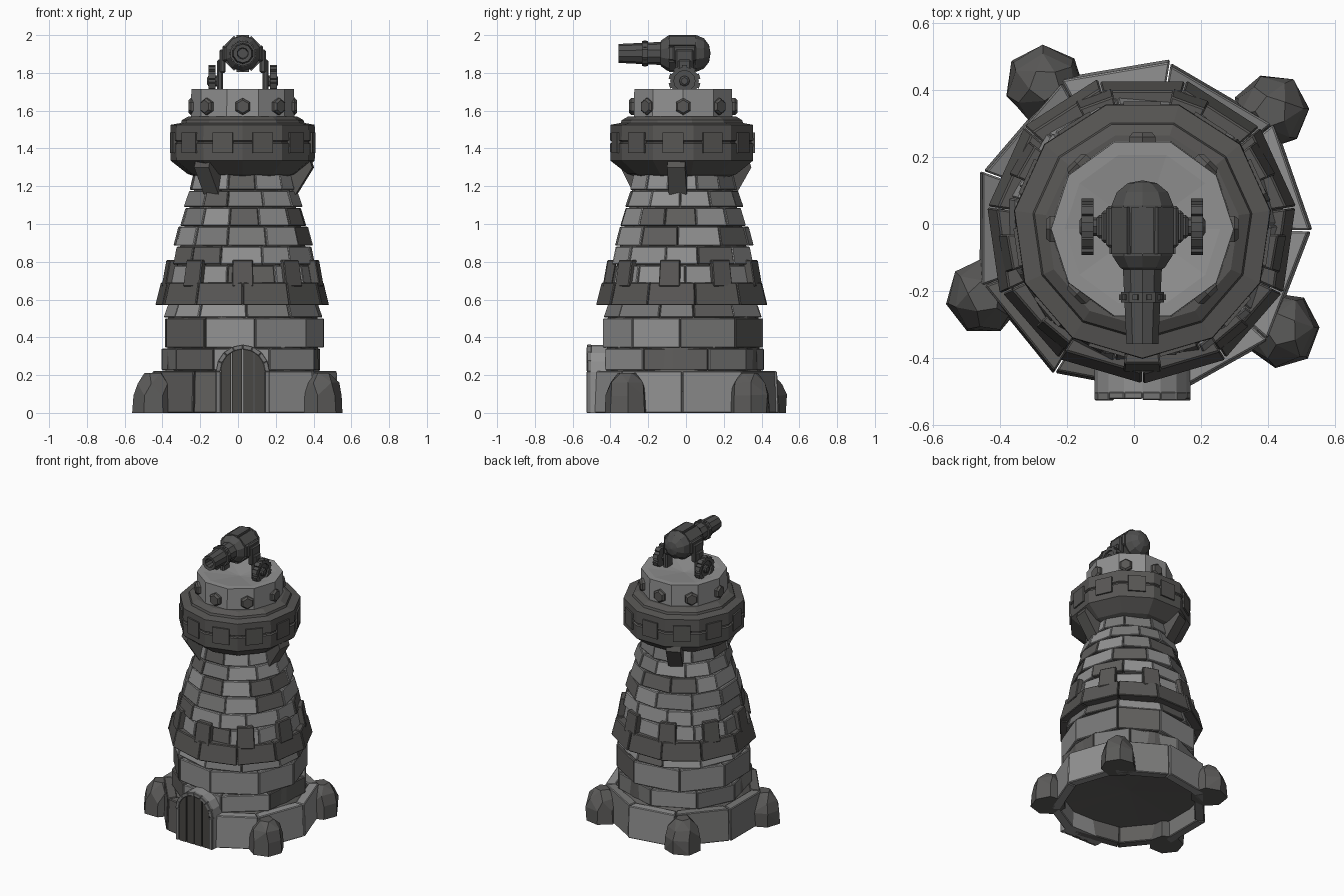
import bpy, bmesh, math, random
from mathutils import Matrix

if "Cube" in bpy.data.objects:
    bpy.data.objects.remove(bpy.data.objects["Cube"])

random.seed(7)
CX, CY = 0.025, -0.015          # tower axis
TAU = 2 * math.pi
AXIS = Matrix.Translation((CX, CY, 0))


def mat(name, r, g, b):
    m = bpy.data.materials.new(name)
    m.diffuse_color = (r, g, b, 1)
    m.use_nodes = True
    m.node_tree.nodes["Principled BSDF"].inputs["Base Color"].default_value = m.diffuse_color
    return m


LIGHT = mat("light stone", .285, .285, .285)
MID = mat("mid stone", .19, .19, .188)
DARK = mat("dark stone", .115, .112, .108)
TRIM = mat("dark trim", .096, .093, .089)
ROCK = mat("boulder", .105, .103, .10)
METAL = mat("iron", .08, .08, .079)
WOOD = mat("dark wood", .066, .063, .058)


def finish(name, bm, mats, matrix=AXIS, bevel=0):
    bmesh.ops.recalc_face_normals(bm, faces=bm.faces)
    me = bpy.data.meshes.new(name)
    bm.to_mesh(me)
    bm.free()
    for m in mats:
        me.materials.append(m)
    ob = bpy.data.objects.new(name, me)
    ob.matrix_world = matrix
    bpy.context.collection.objects.link(ob)
    if bevel:
        b = ob.modifiers.new("chamfer", 'BEVEL')
        b.width, b.segments = bevel, 1
    return ob


def hexa(bm, v, mi=0):
    """Block from a bottom quad and a top quad."""
    v = [bm.verts.new(p) for p in v]
    for f in ((3, 2, 1, 0), (4, 5, 6, 7), (0, 1, 5, 4), (1, 2, 6, 5), (2, 3, 7, 6), (3, 0, 4, 7)):
        bm.faces.new([v[i] for i in f]).material_index = mi


def polar(r, a, z):
    return (r * math.cos(a), r * math.sin(a), z)


def sector(bm, a0, a1, z0, z1, r0, r1, depth, mi=0):
    """Wall block between two angles with a flat outer face."""
    hexa(bm, [polar(rr, a, z) for z, r in ((z0, r0), (z1, r1))
              for a, rr in ((a0, r), (a1, r), (a1, r - depth), (a0, r - depth))], mi)


def lathe(name, profile, n, m, start=-math.pi / 2, matrix=AXIS):
    bm = bmesh.new()
    rings = []
    for r, z in profile:
        if r == 0:
            rings.append([bm.verts.new((0, 0, z))] * n)
        else:
            rings.append([bm.verts.new(polar(r, start + i * TAU / n, z)) for i in range(n)])
    for a, b in zip(rings, rings[1:]):
        for i in range(n):
            j = (i + 1) % n
            bm.faces.new(list(dict.fromkeys((a[i], a[j], b[j], b[i]))))
    return finish(name, bm, [m], matrix)


def prism(name, outline, width, m, matrix, bevel=0):
    """Extrude an (x, z) outline by width, centred on y."""
    bm = bmesh.new()
    f = bm.faces.new([bm.verts.new((x, -width / 2, z)) for x, z in outline])
    ext = bmesh.ops.extrude_face_region(bm, geom=[f])['geom']
    bmesh.ops.translate(bm, vec=(0, width, 0), verts=[e for e in ext if isinstance(e, bmesh.types.BMVert)])
    return finish(name, bm, [m], matrix, bevel)


def box(name, x, y, z, m, matrix=AXIS, bevel=0):
    bm = bmesh.new()
    hexa(bm, [(x[0], y[0], z[0]), (x[1], y[0], z[0]), (x[1], y[1], z[0]), (x[0], y[1], z[0]),
              (x[0], y[0], z[1]), (x[1], y[0], z[1]), (x[1], y[1], z[1]), (x[0], y[1], z[1])])
    return finish(name, bm, [m], matrix, bevel)


def course(name, n, z0, z1, r0, r1, rot, weights=(5, 3, 2), depth=.06, jit=.15, wob=.006):
    bm = bmesh.new()
    seams = [rot + (i + random.uniform(-jit, jit)) * TAU / n for i in range(n)]
    seams.append(seams[0] + TAU)
    for i in range(n):
        d = random.uniform(-wob, wob)
        mi = random.choices((0, 1, 2), weights)[0]
        sector(bm, seams[i] + .004, seams[i + 1] - .004, z0, z1 - .004, r0 + d, r1 + d, depth, mi)
    return finish(name, bm, [LIGHT, MID, DARK], AXIS, .005)


# Mortar core behind the stones, hollow-bottomed
lathe("tower_core", [(0, .13), (.435, .11), (.435, .2), (.405, .23), (.4, .5), (.375, .57), (.365, .69), (.335, .88),
                     (.31, .99), (.285, 1.09), (.26, 1.18), (.25, 1.3), (0, 1.3)], 22, DARK)

# Stone courses
course("base_stones", 9, 0, .225, .508, .5, 0, (4, 3, 3), .065, .04, .007)
course("lower_stones_a", 9, .225, .345, .432, .432, .25, (4, 3, 3))
course("lower_stones_b", 9, .345, .505, .43, .43, .0, (6, 3, 2), .06, .08)
course("lower_stones_c", 11, .505, .58, .425, .40, .2)
for i, (z0, z1, r0, r1) in enumerate(((.68, .785, .405, .385), (.785, .885, .388, .368), (.885, .99, .372, .345),
                                      (.99, 1.09, .345, .315), (1.09, 1.18, .318, .288), (1.18, 1.28, .288, .265))):
    course("upper_stones_%d" % (i + 1), 12 if i % 2 else 11, z0, z1, r0, r1, i * .27, (6, 3, 2))

# Dark mid belt with battlements
bm = bmesh.new()
for i in range(11):
    a = -math.pi / 2 + i * TAU / 11
    d = random.uniform(-.005, .005)
    sector(bm, a + .004, a + TAU / 11 - .004, .57, .69, .463 + d, .433 + d, .08)
for i in range(9):
    a = -math.pi / 2 + i * TAU / 9
    sector(bm, a - .135, a + .135, .67, .81, .43, .405, .05)
finish("mid_belt", bm, [TRIM], AXIS, .005)

# Flared upper collar with groove and stepped top
lathe("upper_collar", [(.25, 1.25), (.295, 1.265), (.385, 1.335), (.387, 1.425), (.377, 1.43), (.377, 1.438),
                       (.387, 1.443), (.385, 1.525), (.33, 1.535), (.325, 1.55), (.29, 1.57), (.2, 1.57)], 11, TRIM)
ap = .386 * math.cos(math.pi / 11)
for i in range(11):
    R = AXIS @ Matrix.Rotation(-math.pi / 2 + (i + .5) * TAU / 11, 4, 'Z')
    box("collar_plate", (ap - .02, ap + .01), (-.056, .056), (1.375, 1.485), TRIM, R)

# Three slanted braces under the collar
for i in range(3):
    R = AXIS @ Matrix.Rotation(i * TAU / 3 - .1, 4, 'Z')
    prism("collar_brace", [(.25, 1.17), (.285, 1.155), (.375, 1.3), (.36, 1.34), (.26, 1.34)], .095, TRIM, R)

# Pale gun platform, slightly dished, with bolts
lathe("gun_platform", [(.275, 1.55), (.272, 1.715), (.232, 1.715), (0, 1.685)], 10, LIGHT, 0)
for i in range(8):
    R = AXIS @ Matrix.Rotation(i * TAU / 8, 4, 'Z') @ Matrix.Translation((.245, 0, 1.622)) @ Matrix.Rotation(math.pi / 2, 4, 'Y')
    lathe("platform_bolt", [(.045, 0), (.045, .03), (.034, .042), (0, .042)], 6, TRIM, 0, R)

# Cannon barrel, turned about the y axis (profile runs muzzle to breech)
GUN = Matrix.Translation((CX, 0, 1.903)) @ Matrix.Rotation(-math.pi / 2, 4, 'X')
lathe("cannon_barrel", [(0, -.25), (.026, -.25), (.03, -.355), (.05, -.358), (.061, -.135), (.07, -.13),
                        (.094, -.095), (.097, .055), (.08, .095), (.045, .122), (0, .13)], 10, METAL, TAU / 20, GUN)
lathe("muzzle_band", [(.05, -.234), (.067, -.234), (.067, -.202), (.05, -.202)], 10, METAL, TAU / 20, GUN)
for i in range(10):
    R = GUN @ Matrix.Rotation(i * TAU / 10, 4, 'Z')
    box("band_stud", (.058, .07), (-.008, .008), (-.226, -.21), METAL, R)
for i in range(8):
    R = GUN @ Matrix.Rotation(i * TAU / 8, 4, 'Z')
    box("breech_plate", (.08, .098), (-.033, .033), (-.09, .05), METAL, R)

# Carriage: stepped cheeks, trunnions and toothed wheels on both sides
for s in (-1, 1):
    S = Matrix.Translation((CX, -.008, 0))

    def span(a, b):
        return tuple(sorted((s * a, s * b)))
    box("trunnion_block", span(.07, .108), (-.062, .062), (1.86, 1.945), METAL, S, .008)
    box("inner_cheek", span(.09, .122), (-.048, .048), (1.80, 1.925), METAL, S, .008)
    box("outer_cheek", span(.105, .137), (-.035, .035), (1.695, 1.87), METAL, S, .008)
    W = S @ Matrix.Translation((s * .125, 0, 1.757)) @ Matrix.Rotation(s * math.pi / 2, 4, 'Y')
    lathe("wheel", [(.056, .02), (.056, .056), (.076, .056), (.076, .02), (.056, .02)], 12, METAL, 0, W)
    lathe("wheel_disc", [(0, .022), (.058, .022), (.058, .044), (0, .044)], 12, METAL, 0, W)
    lathe("wheel_hub", [(.028, 0), (.028, .056), (.018, .063), (0, .063)], 8, METAL, 0, W)
    for i in range(10):
        R = W @ Matrix.Rotation(i * TAU / 10, 4, 'Z')
        box("wheel_tooth", (.068, .084), (-.014, .014), (.02, .056), METAL, R)

# Arched doorway: stone surround, planks and backing
DOOR = Matrix.Translation((CX, 0, 0))


def arch(r, zc, n=8):
    return [(r, 0)] + [(r * math.cos(math.pi * i / n), zc + r * math.sin(math.pi * i / n)) for i in range(n + 1)] + [(-r, 0)]


prism("door_backing", arch(.143, .217), .085, LIGHT, DOOR @ Matrix.Translation((0, -.4625, 0)))
bm = bmesh.new()
outer, inner = arch(.143, .219), arch(.118, .219)
for k in range(len(outer) - 1):
    y = -.527 + random.uniform(0, .006)
    quad = [outer[k], outer[k + 1], inner[k + 1], inner[k]]
    hexa(bm, [(x, y, z) for x, z in quad] + [(x, -.5, z) for x, z in quad])
finish("door_surround", bm, [MID], DOOR, .003)
edges = (-.118, -.06, 0, .06, .118)
for a, b in zip(edges, edges[1:]):
    a, b = a + .003, b - .003
    top = [(x, .217 + math.sqrt(.12 ** 2 - x * x)) for x in (b, (a + b) / 2, a)]
    prism("door_plank", [(a, 0), (b, 0)] + top, .025, WOOD, DOOR @ Matrix.Translation((0, -.507, 0)))

# Boulders around the foot: faceted domes widest at the ground
for x, y, r in ((-.265, .415, .12), (.41, .335, .116), (-.445, -.215, .117), (.44, -.315, .118)):
    bm = bmesh.new()
    rot = random.uniform(0, 6)
    for n, s, z in ((7, 1.0, 0), (7, .98, .095), (6, .82, .16), (5, .42, .212)):
        for i in range(n):
            k = random.uniform(.94, 1.03)
            a = rot + (i + (.3 if n == 6 else 0)) * TAU / n
            bm.verts.new(polar(r * s * k, a, z * (k if z < .2 else 1)))
    hull = bmesh.ops.convex_hull(bm, input=bm.verts)
    bmesh.ops.delete(bm, geom=[v for v in bm.verts if not v.link_faces], context='VERTS')
    bmesh.ops.dissolve_limit(bm, angle_limit=math.radians(8), verts=bm.verts, edges=bm.edges)
    finish("boulder", bm, [ROCK], Matrix.Translation((x, y, 0)))
